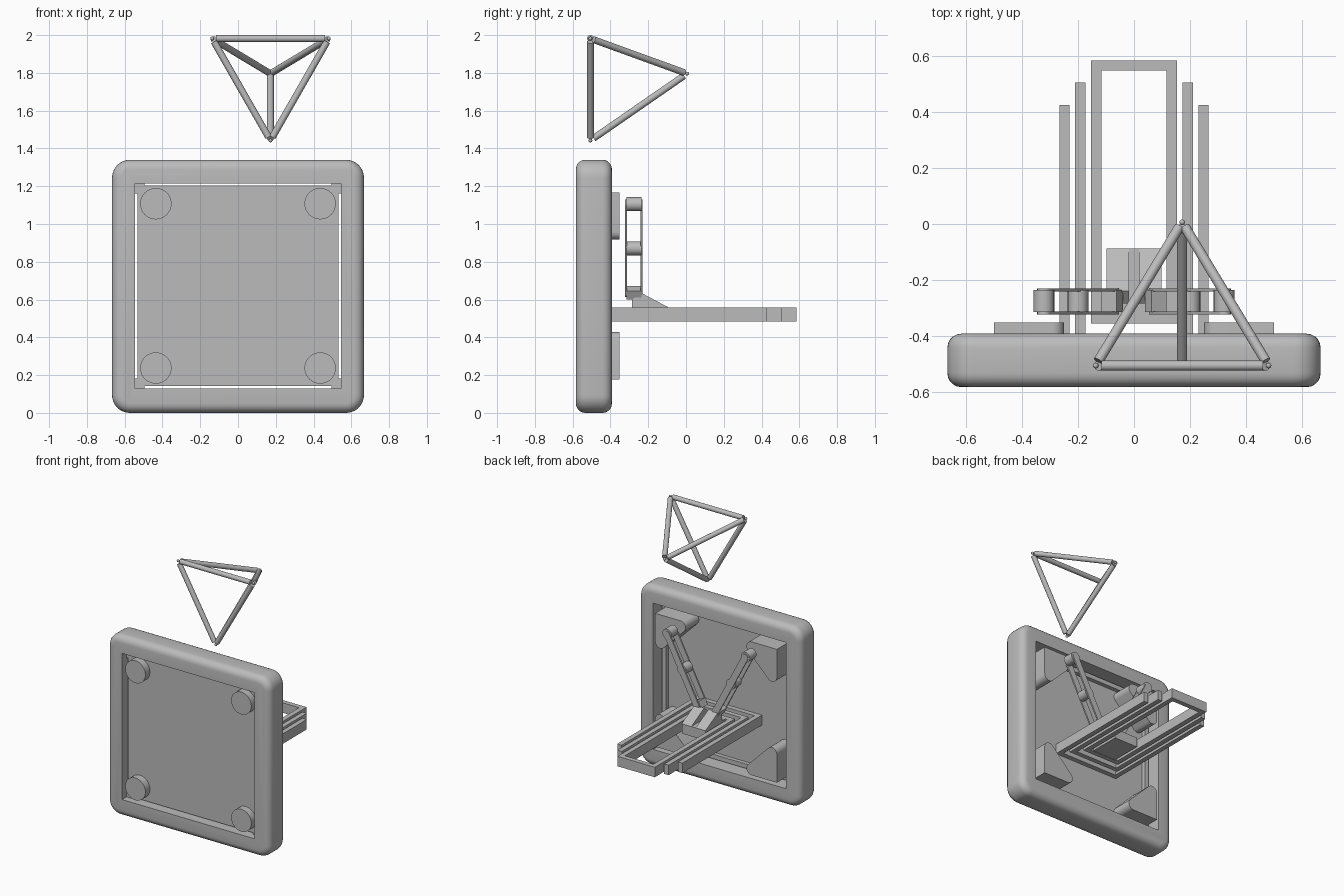
import bpy, bmesh, math
from mathutils import Vector

if "Cube" in bpy.data.objects:
    bpy.data.objects.remove(bpy.data.objects["Cube"])

grey = bpy.data.materials.new("plain_grey")
grey.use_nodes = True
grey.diffuse_color = (0.5, 0.5, 0.5, 1)
grey.node_tree.nodes["Principled BSDF"].inputs["Base Color"].default_value = (0.5, 0.5, 0.5, 1)


def finish(name, bm, smooth=False):
    bmesh.ops.recalc_face_normals(bm, faces=bm.faces)
    mesh = bpy.data.meshes.new(name)
    bm.to_mesh(mesh)
    bm.free()
    obj = bpy.data.objects.new(name, mesh)
    bpy.context.collection.objects.link(obj)
    mesh.materials.append(grey)
    if smooth:
        bpy.ops.object.select_all(action='DESELECT')
        obj.select_set(True)
        bpy.context.view_layer.objects.active = obj
        bpy.ops.object.shade_smooth_by_angle(angle=math.radians(35))
    return obj


def add_box(bm, x, y, z):
    verts = bmesh.ops.create_cube(bm, size=1)["verts"]
    for v in verts:
        v.co = Vector([a + (b - a) * (c + 0.5) for (a, b), c in zip((x, y, z), v.co)])


def box(name, *ranges):
    bm = bmesh.new()
    add_box(bm, *ranges)
    return finish(name, bm)


def rod(name, a, b, radius, sides=24):
    a, b = Vector(a), Vector(b)
    bm = bmesh.new()
    bmesh.ops.create_cone(bm, cap_ends=True, segments=sides, radius1=radius,
                          radius2=radius, depth=(b - a).length)
    turn = (b - a).to_track_quat('Z', 'Y')
    for v in bm.verts:
        v.co = turn @ v.co + (a + b) / 2
    return finish(name, bm, True)


def prism(name, points, shift, smooth=False):
    bm = bmesh.new()
    face = bm.faces.new([bm.verts.new(p) for p in points])
    new = bmesh.ops.extrude_face_region(bm, geom=[face])["geom"]
    bmesh.ops.translate(bm, vec=shift, verts=[g for g in new if isinstance(g, bmesh.types.BMVert)])
    return finish(name, bm, smooth)


def arc(cx, cz, r, start, end, y, steps=8):
    angles = [math.radians(start + (end - start) * i / steps) for i in range(steps + 1)]
    return [(cx + r * math.cos(t), y, cz + r * math.sin(t)) for t in angles]


# Rounded outer frame with a square opening
bm = bmesh.new()
add_box(bm, (-0.667, 0.667), (-0.583, -0.392), (0, 1.34))
depth_edges = [e for e in bm.edges if abs(e.verts[0].co.y - e.verts[1].co.y) > 0.1]
bmesh.ops.bevel(bm, geom=depth_edges, offset=0.095, segments=8, profile=0.5, affect='EDGES')
rim = [e for e in bm.edges if abs(e.verts[0].co.y - e.verts[1].co.y) < 0.01]
bmesh.ops.bevel(bm, geom=rim, offset=0.05, segments=5, profile=0.5, affect='EDGES')
frame = finish("outer_frame", bm, True)
cutter = box("opening_cutter", (-0.545, 0.545), (-1, 0), (0.13, 1.215))
cutter.hide_render = True
cut = frame.modifiers.new("opening", 'BOOLEAN')
cut.operation = 'DIFFERENCE'
cut.solver = 'EXACT'
cut.object = cutter
bpy.context.view_layer.objects.active = frame
bpy.ops.object.modifier_apply(modifier=cut.name)
bpy.data.objects.remove(cutter)

# Thin panel inside the frame, with a low rim on its back
mid = 0.6725
panel_front, panel_back = -0.53, -0.51
box("inner_panel", (-0.533, 0.533), (panel_front, panel_back), (0.142, 1.203))
for s, x_side, z_side in ((-1, "right", "lower"), (1, "left", "upper")):
    box("panel_rim_" + x_side, sorted((s * 0.5, s * 0.533)), (panel_back, -0.48), (0.18, 1.165))
    box("panel_rim_" + z_side, (-0.5, 0.5), (panel_back, -0.48),
        sorted((mid + s * 0.497, mid + s * 0.53)))

# Corner brackets, tabs and round front pads
for sx, side in ((-1, "right"), (1, "left")):
    for sz, level in ((-1, "lower"), (1, "upper")):
        label = f"{level}_{side}"
        outline = [(0.5, -0.352, 0.495)]
        outline += arc(0.292, 0.453, 0.042, 90, 225, -0.352)
        outline += arc(0.458, 0.287, 0.042, 225, 360, -0.352)
        points = [(sx * x, y, mid + sz * z) for x, y, z in outline]
        prism("corner_bracket_" + label, points, (0, panel_back + 0.352, 0), True)
        box("corner_tab_" + label, sorted((sx * 0.495, sx * 0.55)), (panel_front, -0.48),
            sorted((mid + sz * 0.49, mid + sz * 0.547)))
        z = mid + sz * 0.435
        rod("front_pad_" + label, (sx * 0.435, panel_front, z), (sx * 0.435, -0.583, z), 0.083, 32)

# Nested rails: the longest is a closed loop, the others are open at the back
for name, outer, start, end, closed in (("inner", 0.153, -0.355, 0.585, True),
                                        ("middle", 0.21, -0.433, 0.505, False),
                                        ("outer", 0.267, -0.51, 0.425, False)):
    w, height = 0.036, (0.483, 0.557)
    for s, side in ((-1, "right"), (1, "left")):
        box(f"{name}_rail_{side}", sorted((s * outer, s * (outer - w))), (start, end), height)
    box(name + "_rail_crossbar", (w - outer, outer - w), (start, start + w), height)
    if closed:
        box(name + "_rail_end", (w - outer, outer - w), (end - w, end), height)

# Base plate with twin gussets carrying the arms
box("arm_base", (-0.098, 0.095), (-0.32, -0.087), (0.485, 0.557))
for s, side in ((-1, "right"), (1, "left")):
    x = s * 0.058 - 0.04
    prism("gusset_" + side, [(x, -0.285, 0.557), (x, -0.285, 0.6), (x, -0.24, 0.637), (x, -0.09, 0.557)],
          (0.08, 0, 0))

    # Arm: slanted foot block and two barrels joined by thin link plates
    low, high = Vector((s * 0.078, 0, 0.637)), Vector((s * 0.322, 0, 1.105))
    along = (high - low).normalized()
    across = Vector((along.z, 0, -along.x))
    foot = [low + along * a * 0.025 + across * c * 0.03 - Vector((0, 0.314, 0))
            for a, c in ((-1, -1), (-1, 1), (1, 1), (1, -1))]
    prism("foot_block_" + side, foot, (0, 0.078, 0))
    for joint, t in (("middle", 0.5), ("end", 1)):
        p = low.lerp(high, t)
        rod(f"{joint}_barrel_{side}", (p.x, -0.314, p.z), (p.x, -0.236, p.z), 0.037)
    tilt = math.degrees(math.atan2(along.z, along.x))
    for where, y in (("front", -0.324), ("back", -0.242)):
        points = arc(high.x, high.z, 0.024, tilt - 90, tilt + 90, y)
        points += arc(low.x, low.z, 0.024, tilt + 90, tilt + 270, y)
        prism(f"{where}_link_{side}", points, (0, 0.011, 0), True)

# Floating tetrahedron of rods
corners = [Vector(p) for p in ((-0.137, -0.506, 1.982), (0.481, -0.506, 1.982),
                               (0.172, -0.506, 1.442), (0.172, 0.006, 1.796))]
for i, a in enumerate(corners):
    bm = bmesh.new()
    bmesh.ops.create_uvsphere(bm, u_segments=16, v_segments=8, radius=0.01)
    bmesh.ops.translate(bm, vec=a, verts=bm.verts)
    finish(f"joint_{i + 1}", bm, True)
    for j in range(i + 1, len(corners)):
        gap = (corners[j] - a).normalized() * 0.02
        rod(f"strut_{i + 1}_{j + 1}", a + gap, corners[j] - gap, 0.018, 20)
